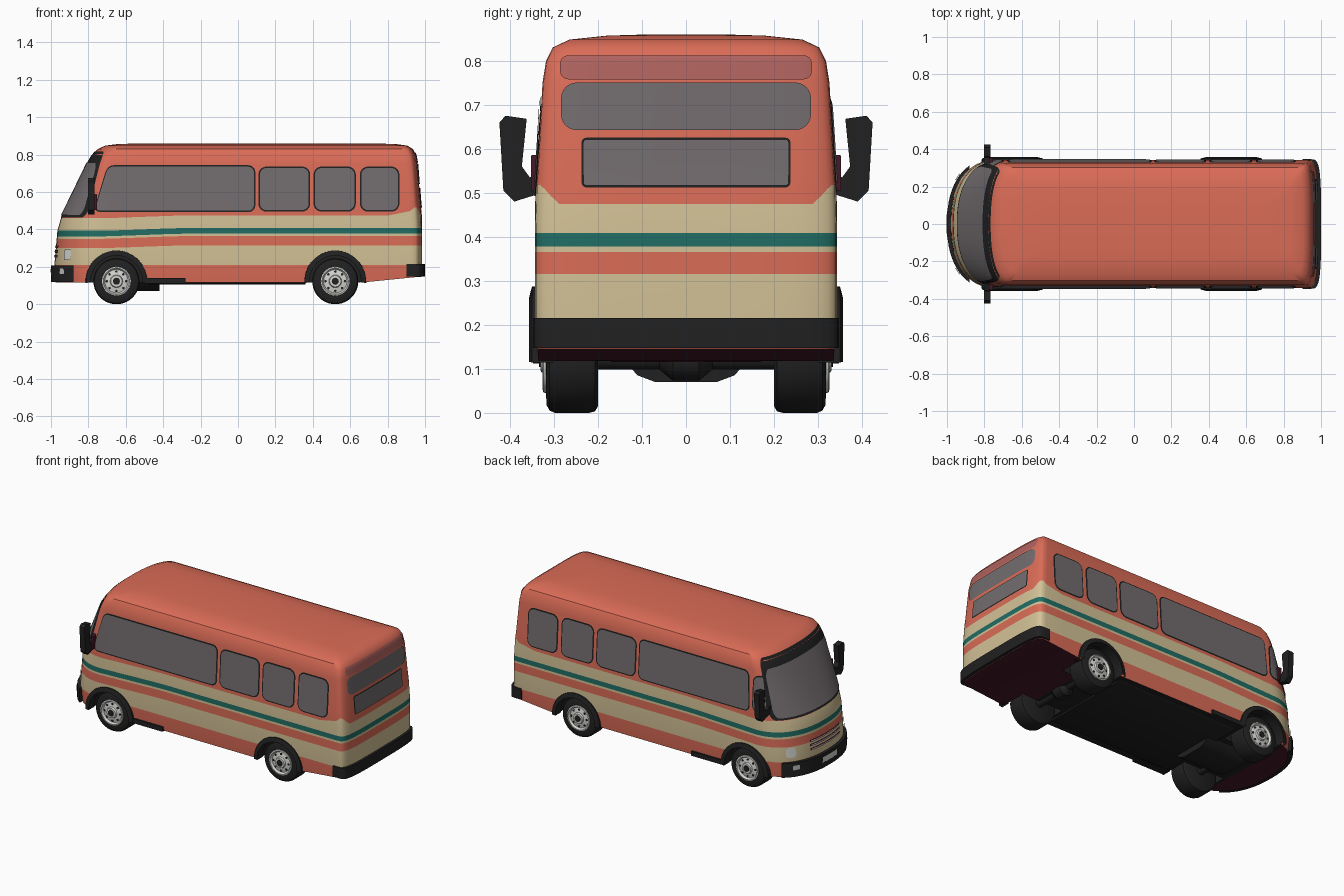
import bpy, bmesh, math
from mathutils import Vector, Matrix

if "Cube" in bpy.data.objects:
    bpy.data.objects.remove(bpy.data.objects["Cube"])

COL = {"coral_paint": (.71, .15, .095), "cream_paint": (.66, .54, .31), "teal_paint": (.015, .155, .13),
       "window_grey": (.17, .15, .155), "black_rubber": (.015, .015, .015), "dark_maroon": (.06, .01, .022),
       "sign_pink": (.42, .12, .11), "rim_white": (.66, .66, .63)}
NAMES = list(COL)
MATS = {}
for n, c in COL.items():
    MATS[n] = bpy.data.materials.new(n)
    MATS[n].diffuse_color = (*c, 1)

def clamp(v):
    return max(0.0, min(1.0, v))

def finish(name, bm, mat, recalc=True, smooth=True):
    if recalc:
        bmesh.ops.recalc_face_normals(bm, faces=bm.faces)
    me = bpy.data.meshes.new(name)
    bm.to_mesh(me)
    bm.free()
    ob = bpy.data.objects.new(name, me)
    bpy.context.collection.objects.link(ob)
    for m in (NAMES if mat is None else [mat]):
        me.materials.append(MATS[m])
    if smooth:
        shade(ob)
    return ob

def shade(ob):
    bpy.ops.object.select_all(action='DESELECT')
    ob.select_set(True)
    bpy.context.view_layer.objects.active = ob
    bpy.ops.object.shade_smooth_by_angle(angle=math.radians(35))

# Body shape table: height, half width, nose x, nose length, tail x
TAB = [(.115, .335, -.975, .25, .98), (.21, .343, -.982, .25, .985), (.40, .343, -.965, .25, .985),
       (.475, .343, -.942, .24, .983), (.55, .338, -.905, .20, .975), (.75, .326, -.808, .12, .96),
       (.80, .318, -.78, .11, .95), (.83, .303, -.75, .10, .935), (.848, .265, -.71, .10, .905),
       (.857, .18, -.64, .10, .84), (.86, .08, -.50, .10, .70)]
NE, RE, RL = 2.3, 4.0, .06

def prof(z):
    z = max(TAB[0][0], min(TAB[-1][0], z))
    for a, b in zip(TAB, TAB[1:]):
        if z <= b[0]:
            t = (z - a[0]) / (b[0] - a[0])
            return [a[i] + (b[i] - a[i]) * t for i in range(1, 5)]

def half_ring(z):
    w, xf, l, xb = prof(z)
    xs, xr = xf + l, xb - RL
    pts = []
    for k in range(17):
        a = k / 16 * math.pi / 2
        pts.append((xs - l * clamp(math.cos(a)) ** (2 / NE), w * math.sin(a) ** (2 / NE)))
    pts += [(xs + (xr - xs) * k / 14, w) for k in range(1, 14)]
    for k in range(11):
        a = k / 10 * math.pi / 2
        pts.append((xr + RL * math.sin(a) ** (2 / RE), w * clamp(math.cos(a)) ** (2 / RE)))
    return pts

def ring(z):
    h = half_ring(z)
    return h + [(x, -y) for x, y in h[-2:0:-1]]

def shift(z, x, y):
    # stripes dip to the nose, cream rises at the tail corners, the skirt rises at the tail
    r = z
    if .25 < z < .48:
        r -= .015 * clamp((-x - .3) / .4)
    if z == .475:
        r += .055 * math.exp(-((x - .97) / .05) ** 2) * clamp((abs(y) / .343 - .85) / .15)
    if z == .115:
        r += .03 * clamp((x - .65) / .3)
    return r

# Body shell with striped paint
bm = bmesh.new()
levels = sorted({t[0] for t in TAB} | {.315, .365, .378, .408})
loops = []
for z in levels:
    base, row = ring(z), []
    for i, (x, y) in enumerate(base):
        z2 = shift(z, x, y)
        px, py = ring(z2)[i] if z2 != z else (x, y)
        row.append(bm.verts.new((px, py, z2)))
    loops.append(row)
N = len(loops[0])
STRIPES = [(.212, 0), (.315, 1), (.365, 0), (.378, 1), (.408, 2), (.475, 1), (9, 0)]
for j in range(len(levels) - 1):
    mid = (levels[j] + levels[j + 1]) / 2
    idx = next(m for top, m in STRIPES if mid < top)
    for i in range(N):
        k = (i + 1) % N
        bm.faces.new((loops[j][i], loops[j][k], loops[j + 1][k], loops[j + 1][i])).material_index = idx
for row in (loops[0], loops[-1]):
    for i in range(N // 2):
        q = list(dict.fromkeys([row[i], row[i + 1], row[(N - i - 1) % N], row[(N - i) % N]]))
        f = bm.faces.new(q)
        if row is loops[0]:
            f.material_index = 4 if -.8 < f.calc_center_median().x < .6 else 5
body = finish("bus_body", bm, None, smooth=False)

# Wheel wells cut from the body
WX, WZ = (-.65, .52), .123
bm = bmesh.new()
for x in WX:
    for s in (-1, 1):
        bmesh.ops.create_cone(bm, cap_ends=True, segments=40, radius1=.142, radius2=.142, depth=.3,
                              matrix=Matrix.Translation((x, s * .32, WZ)) @ Matrix.Rotation(math.pi / 2, 4, 'X'))
for f in bm.faces:
    f.material_index = 4
cutter = finish("wheel_well_cutter", bm, None, smooth=False)
cutter.hide_render = True
mod = body.modifiers.new("wells", 'BOOLEAN')
mod.operation, mod.solver, mod.object = 'DIFFERENCE', 'EXACT', cutter
bpy.context.view_layer.objects.active = body
bpy.ops.object.modifier_apply(modifier="wells")
bpy.data.objects.remove(cutter)
shade(body)

# Surface maps used to lay thin plates on the body
def side(sgn):
    def f(x, z):
        w, xf, l, xb = prof(z)
        t = clamp((xf + l - x) / l)
        r = clamp((x - xb + RL) / RL)
        return Vector((x, sgn * w * (1 - t ** NE) ** (1 / NE) * (1 - r ** RE) ** (1 / RE), z))
    return f

def nose(s, z):
    w, xf, l, xb = prof(z)
    return Vector((xf + l - l * (1 - abs(s) ** NE) ** (1 / NE), s * w, z))

def tail(y, z):
    w, xf, l, xb = prof(z)
    return Vector((xb - RL + RL * (1 - clamp(abs(y) / w) ** RE) ** (1 / RE), y, z))

def panel(name, fn, u0, u1, v0, v1, r, mat, off=.005, lean=0, nu=16, nv=8):
    ends = [r * (1 - math.cos(k * math.pi / 12)) for k in range(7)]
    us = [u0 + e for e in ends] + [u0 + r + (u1 - u0 - 2 * r) * k / nu for k in range(1, nu)] + [u1 - e for e in ends[::-1]]
    bm, grid, e = bmesh.new(), [], 1e-4
    for u in us:
        d = min(u - u0, u1 - u, r)
        ins = r - math.sqrt(max(0, r * r - (r - d) ** 2))
        col = []
        for k in range(nv + 1):
            v = v0 + ins + (v1 - v0 - 2 * ins) * k / nv
            uu = u + lean * (v - v0) * ((u1 - u) / (u1 - u0)) ** 2
            p = fn(uu, v)
            n = (fn(uu + e, v) - fn(uu - e, v)).cross(fn(uu, v + e) - fn(uu, v - e)).normalized()
            if n.dot(Vector((p.x * .2, p.y, 0)) if abs(n.y) > .7 else Vector((p.x, 0, 0))) < 0:
                n = -n
            col.append(bm.verts.new(p + n * off))
        grid.append(col)
    for a, b in zip(grid, grid[1:]):
        for k in range(nv):
            bm.faces.new((a[k], b[k], b[k + 1], a[k + 1]))
    bm.normal_update()
    c = bm.faces[:][len(bm.faces) // 2] if not bm.faces.ensure_lookup_table() else None
    out = c.calc_center_median()
    if c.normal.dot(Vector((0, out.y, 0)) if abs(c.normal.y) > .7 else Vector((out.x, 0, 0))) < 0:
        bmesh.ops.reverse_faces(bm, faces=bm.faces)
    return finish(name, bm, mat, recalc=False)

def window(name, fn, u0, u1, v0, v1, r, lean=0, b=.008):
    panel(name + "_frame", fn, u0 - b, u1 + b, v0 - b, v1 + b, r + b, "black_rubber", .002, lean)
    panel(name + "_glass", fn, u0, u1, v0, v1, r, "window_grey", .005, lean)

# Side windows
for s, tag in ((-1, "near"), (1, "far")):
    f = side(s)
    window(tag + "_long_window", f, -.765 if s < 0 else -.675, .085, .50, .735, .03, .3 if s < 0 else .05)
    for i, (a, b) in enumerate(((.117, .378), (.412, .622), (.66, .855))):
        window(f"{tag}_window_{i + 1}", f, a, b, .503, .728, .035)
window("far_quarter_window", side(1), -.79, -.705, .51, .715, .03, .2)

# Windscreen with dark top band
panel("windscreen_frame", nose, -.94, .94, .463, .815, .06, "black_rubber", .002, nu=30, nv=14)
panel("windscreen_glass", nose, -.90, .90, .475, .755, .06, "window_grey", .005, nu=30, nv=12)

# Rear windows and sign panel
panel("rear_sign_panel", tail, -.285, .285, .757, .81, .018, "sign_pink", .004)
panel("rear_upper_glass", tail, -.283, .283, .642, .75, .035, "window_grey", .004)
window("rear_lower_window", tail, -.232, .232, .517, .62, .006, b=.005)

# Grille bars and headlights
for i, z in enumerate((.25, .275, .30)):
    panel(f"grille_slot_{i}", nose, -.42, .42, z, z + .014, .004, "dark_maroon", .003)
    panel(f"grille_bar_{i}", nose, -.40, .40, z + .004, z + .009, .002, "rim_white", .006)
for s in (-1, 1):
    panel("headlight", nose, s * .75 - .07, s * .75 + .07, .235, .295, .028, "rim_white", .006)

def prism(name, pts, axis, a0, a1, mat):
    bm = bmesh.new()
    def at(p, a):
        return (a, p[0], p[1]) if axis == 'x' else (p[0], p[1], a)
    lo, hi = ([bm.verts.new(at(p, a)) for p in pts] for a in (a0, a1))
    bm.faces.new(lo)
    bm.faces.new(hi)
    for i in range(len(pts)):
        j = (i + 1) % len(pts)
        bm.faces.new((lo[i], lo[j], hi[j], hi[i]))
    return finish(name, bm, mat)

# Bumpers that wrap the ends
h = [(x + .015, y * 1.012) for x, y in half_ring(.21) if x > .91]
h = [(.90, h[0][1])] + h
prism("rear_bumper", h + [(x, -y) for x, y in h[-2::-1]], 'z', .147, .215, "black_rubber")
h = [(x - .018, y * 1.015) for x, y in half_ring(.21) if x < -.86]
prism("front_bumper", h + [(x, -y) for x, y in h[:0:-1]], 'z', .12, .208, "black_rubber")
panel("number_plate", nose, -.2, .2, .145, .19, .005, "rim_white", .022)
for s in (-1, 1):
    panel("fog_light", nose, s * .7 - .05, s * .7 + .05, .165, .195, .01, "rim_white", .024)

# Mirrors and steps
MIRROR = [(.31, .505), (.39, .48), (.415, .505), (.424, .66), (.41, .675), (.362, .668), (.373, .56), (.355, .535), (.31, .55)]
for s in (-1, 1):
    prism("mirror", [(s * y, z) for y, z in MIRROR], 'x', -.803, -.768, "black_rubber")
    prism("mirror_mount", [(s * .30, .505), (s * .352, .505), (s * .352, .585), (s * .30, .59)], 'x', -.775, -.755, "dark_maroon")
    prism("side_step", [(s * .3, .112), (s * .348, .112), (s * .348, .14), (s * .3, .14)], 'x', -.5, -.28, "black_rubber")

def lathe(name, prf, x, s, mat, a0=0, a1=360, closed=False, n=40):
    bm, rows = bmesh.new(), []
    for k in range(n + 1):
        a = math.radians(a0 + (a1 - a0) * k / n)
        rows.append([bm.verts.new((x + r * math.cos(a), s * y, WZ + r * math.sin(a))) for r, y in prf])
    m = len(prf)
    for a, b in zip(rows, rows[1:]):
        for i in range(m if closed else m - 1):
            j = (i + 1) % m
            bm.faces.new((a[i], a[j], b[j], b[i]))
    bmesh.ops.remove_doubles(bm, verts=bm.verts, dist=1e-5)
    return finish(name, bm, mat)

# Wheels, arches and axles
TYRE = [(0, .2), (.108, .2), (.12, .207), (.123, .22), (.123, .298), (.118, .31), (.105, .317), (.078, .318), (.07, .305), (0, .305)]
RIM = [(.079, .312), (.077, .324), (.07, .326), (.062, .314), (.045, .318), (.034, .32), (.03, .33), (0, .331)]
for x, tag in zip(WX, ("front", "rear")):
    for s in (-1, 1):
        lathe(tag + "_tyre", TYRE, x, s, "black_rubber")
        lathe(tag + "_rim", RIM, x, s, "rim_white")
        lathe(tag + "_hub", [(.019, .325), (.019, .334), (0, .335)], x, s, "black_rubber", n=12)
        for k in range(8):
            a = k * math.pi / 4
            bm = bmesh.new()
            bmesh.ops.create_cone(bm, cap_ends=True, segments=8, radius1=.007, radius2=.007, depth=.008, matrix=Matrix.Translation(
                (x + .052 * math.cos(a), s * .3145, WZ + .052 * math.sin(a))) @ Matrix.Rotation(math.pi / 2, 4, 'X'))
            finish(tag + "_rim_hole", bm, "black_rubber")
        lathe(tag + "_arch", [(.137, .30), (.166, .30), (.164, .35), (.137, .357)], x, s, "black_rubber", -3, 183, True, 28)
    lathe(tag + "_axle", [(0, -.21), (.025, -.21), (.025, -.06), (.05, -.03), (.05, .03), (.025, .06), (.025, .21), (0, .21)],
          x, 1, "black_rubber", n=20)

# Chassis under the floor
prism("chassis", [(-.14, .118), (-.11, .085), (-.07, .07), (.07, .07), (.11, .085), (.14, .118)], 'x', -.72, -.42, "black_rubber")
prism("floor_pan", [(-.3, .118), (-.28, .105), (.28, .105), (.3, .118)], 'x', -.48, .36, "black_rubber")

for m in bpy.data.materials:
    if m.users and not m.is_grease_pencil:
        m.use_nodes = True
        m.node_tree.nodes["Principled BSDF"].inputs["Base Color"].default_value = m.diffuse_color
